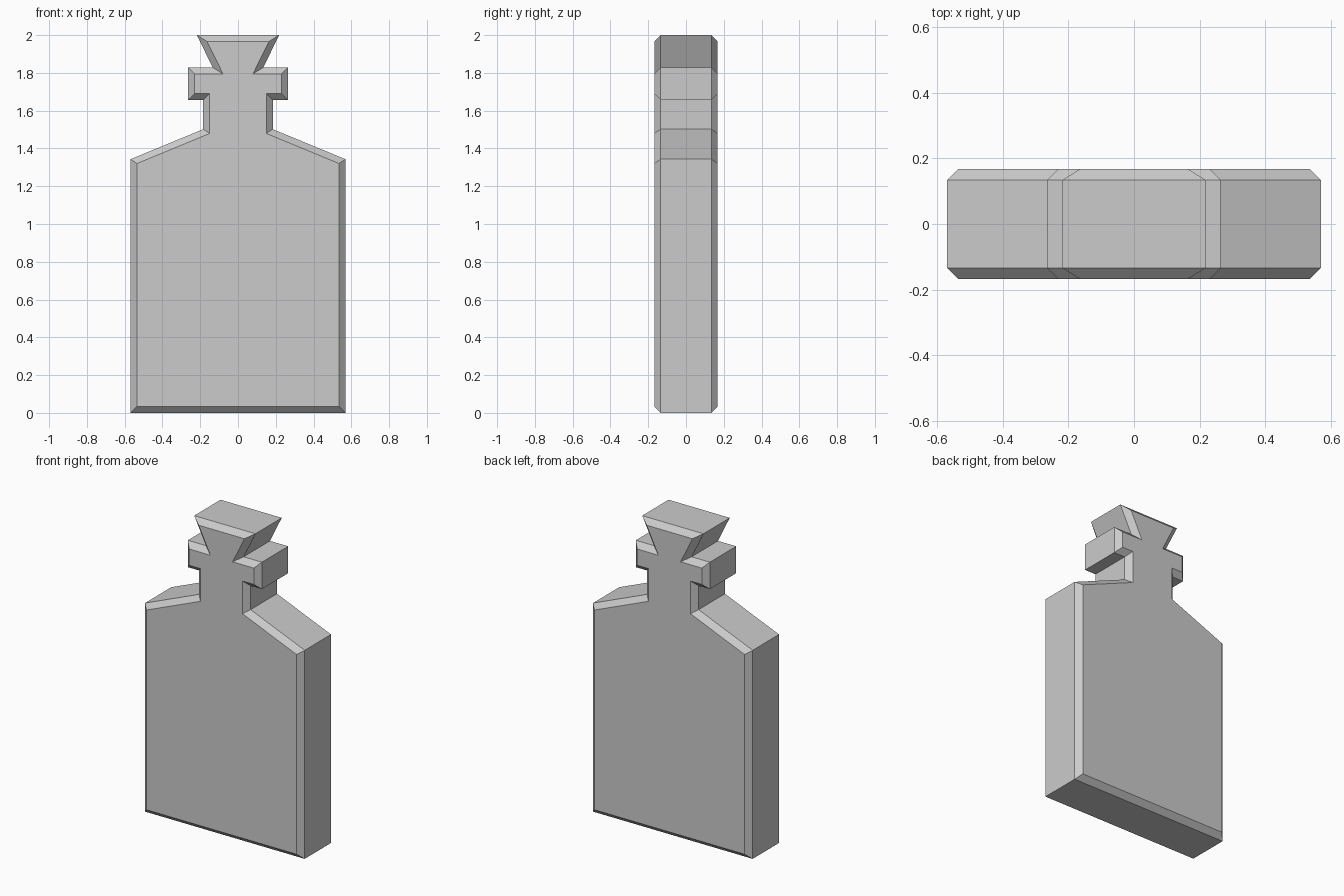
import bpy
import bmesh
from mathutils import Vector

if "Cube" in bpy.data.objects:
    bpy.data.objects.remove(bpy.data.objects["Cube"])

DEPTH = 0.168     # half thickness
CHAMFER = 0.034   # chamfer around front and back faces

# Right half of the silhouette (x, z), bottom to top
half = [(0.569, 0), (0.569, 1.343),        # body side
        (0.184, 1.502), (0.184, 1.656),    # shoulder and neck
        (0.264, 1.656), (0.264, 1.829),    # collar
        (0.134, 1.829), (0.218, 2.0)]      # flared stopper
outline = [Vector(p) for p in half]
outline += [Vector((-x, z)) for x, z in reversed(half)]


def inset(points, d):
    """Mitred inward offset of a counter-clockwise outline."""
    result = []
    for i, p in enumerate(points):
        a = (p - points[i - 1]).normalized()
        b = (points[(i + 1) % len(points)] - p).normalized()
        na, nb = Vector((-a.y, a.x)), Vector((-b.y, b.x))
        result.append(p + (na + nb) * d / (1 + na.dot(nb)))
    return result


# Rings from front to back: face edge, wall, wall, face edge
inner = inset(outline, CHAMFER)
layers = [(inner, -DEPTH), (outline, CHAMFER - DEPTH),
          (outline, DEPTH - CHAMFER), (inner, DEPTH)]

bm = bmesh.new()
rings = [[bm.verts.new((p.x, y, p.y)) for p in pts] for pts, y in layers]

# Flat front and back faces
bm.faces.new(rings[0])
bm.faces.new(rings[-1][::-1])

# Chamfers and side walls
n = len(outline)
for r, s in zip(rings, rings[1:]):
    for i in range(n):
        j = (i + 1) % n
        bm.faces.new((r[j], r[i], s[i], s[j]))
bmesh.ops.recalc_face_normals(bm, faces=bm.faces[:])

mesh = bpy.data.meshes.new("bottle")
bm.to_mesh(mesh)
bm.free()
bpy.context.collection.objects.link(bpy.data.objects.new("bottle", mesh))
